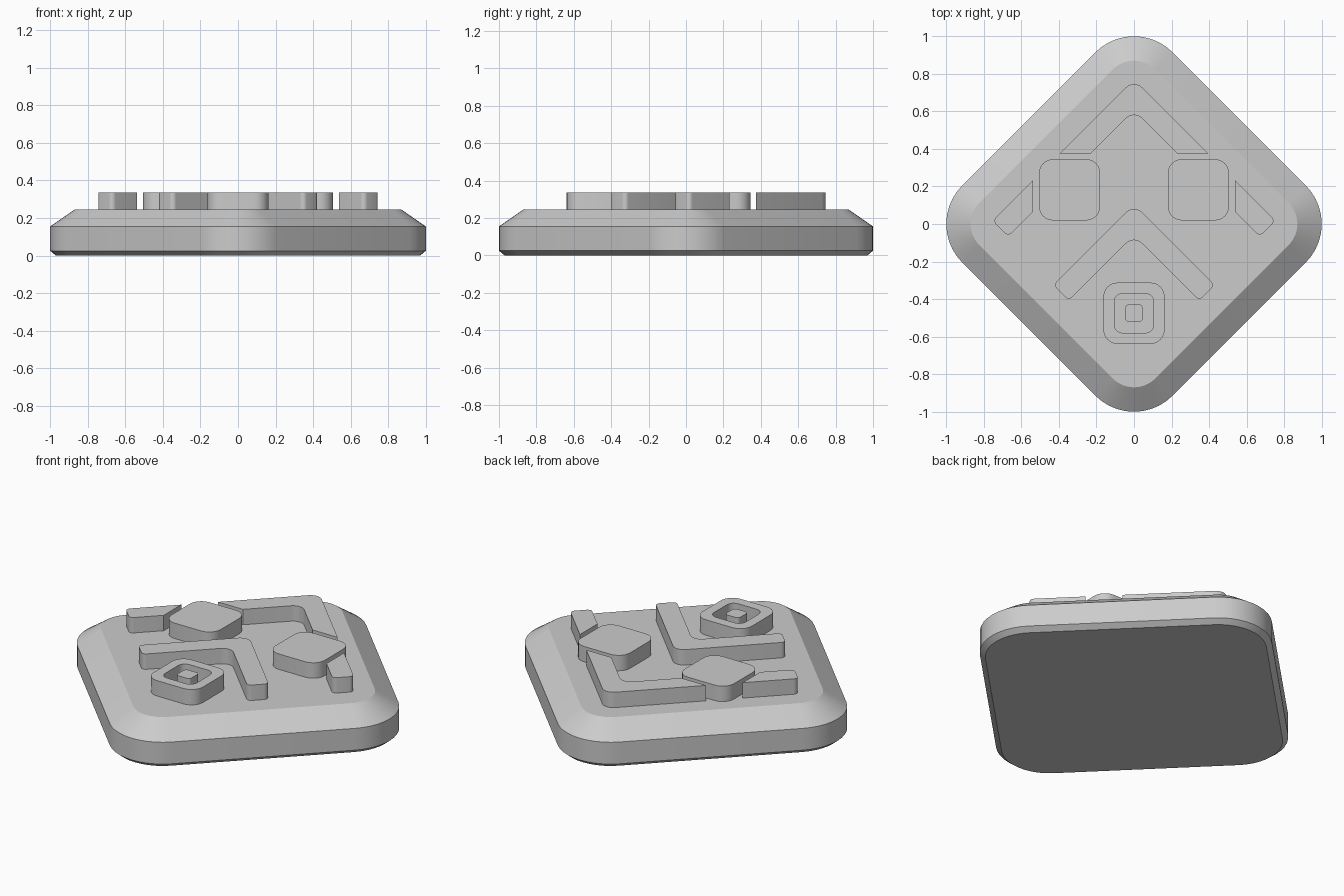
import bpy
import bmesh
import math
from mathutils import Vector

old = bpy.data.objects.get("Cube")
if old:
    bpy.data.objects.remove(old, do_unlink=True)

grey = bpy.data.materials.new("plain_grey")
grey.use_nodes = True
COLOUR = (0.6, 0.6, 0.6, 1)
grey.diffuse_color = COLOUR
grey.node_tree.nodes["Principled BSDF"].inputs["Base Color"].default_value = COLOUR

BASE_TOP, RELIEF_TOP = 0.245, 0.337


def rounded(corners, steps=6):
    """Outline from (x, y, radius) corners, each replaced by a tangent arc."""
    out = []
    for i, (x, y, r) in enumerate(corners):
        p = Vector((x, y))
        if r == 0:
            out.append(p)
            continue
        a = (Vector(corners[i - 1][:2]) - p).normalized()
        b = (Vector(corners[(i + 1) % len(corners)][:2]) - p).normalized()
        half = a.angle(b) / 2
        centre = p + (a + b).normalized() * r / math.sin(half)
        start = p + a * r / math.tan(half) - centre
        end = p + b * r / math.tan(half) - centre
        sweep = math.pi - 2 * half
        for k in range(steps + 1):
            t = k / steps
            out.append(centre + (start * math.sin((1 - t) * sweep)
                                 + end * math.sin(t * sweep)) / math.sin(sweep))
    return out


def loft(name, rings, closed=False):
    """Skin a stack of (outline, z) rings, capped unless closed into a loop."""
    bm = bmesh.new()
    loops = [[bm.verts.new((p.x, p.y, z)) for p in outline] for outline, z in rings]
    pairs = list(zip(loops, loops[1:]))
    if closed:
        pairs.append((loops[-1], loops[0]))
    else:
        bm.faces.new(loops[0])
        bm.faces.new(loops[-1])
    n = len(loops[0])
    for lo, hi in pairs:
        for i in range(n):
            j = (i + 1) % n
            bm.faces.new((lo[i], lo[j], hi[j], hi[i]))
    bmesh.ops.recalc_face_normals(bm, faces=bm.faces)
    mesh = bpy.data.meshes.new(name)
    bm.to_mesh(mesh)
    bm.free()
    mesh.materials.append(grey)
    obj = bpy.data.objects.new(name, mesh)
    bpy.context.collection.objects.link(obj)
    bpy.ops.object.select_all(action="DESELECT")
    obj.select_set(True)
    bpy.context.view_layer.objects.active = obj
    bpy.ops.object.shade_smooth_by_angle(angle=math.radians(30))
    return obj


def relief(name, outline):
    return loft(name, [(outline, BASE_TOP - 0.01), (outline, RELIEF_TOP)])


def square(cx, cy, h, r):
    return rounded([(cx + sx * h, cy + sy * h, r)
                    for sx, sy in ((-1, -1), (1, -1), (1, 1), (-1, 1))])


def diamond(inset):
    tip = 1.12 - inset * math.sqrt(2)
    r = 0.29 - inset
    return rounded([(0, -tip, r), (tip, 0, r), (0, tip, r), (-tip, 0, r)], 10)


# Cushion-like diamond base with chamfered top and small lower bevel
loft("base", [(diamond(0.03), 0), (diamond(0), 0.025),
              (diamond(0), 0.155), (diamond(0.13), BASE_TOP)])

# Upper chevron, cut off level at the bottom
relief("upper_chevron", rounded([
    (0, 0.77, 0.06), (-0.395, 0.375, 0), (-0.23, 0.375, 0),
    (0, 0.605, 0.06), (0.23, 0.375, 0), (0.395, 0.375, 0)]))

# Lower chevron with square ends
relief("lower_chevron", rounded([
    (0, 0.105, 0.06), (-0.43, -0.325, 0.025), (-0.347, -0.408, 0.025),
    (0, -0.061, 0.06), (0.347, -0.408, 0.025), (0.43, -0.325, 0.025)]))

# Paired rounded squares and short outer bars
for side, s in (("left", 1), ("right", -1)):
    relief(side + "_square", square(s * 0.343, 0.182, 0.163, 0.075))
    relief(side + "_bar", rounded([
        (s * 0.537, 0.233, 0), (s * 0.753, 0.017, 0.025),
        (s * 0.67, -0.066, 0.025), (s * 0.537, 0.067, 0)]))

# Square ring with a small block at its centre
outer = square(0, -0.475, 0.163, 0.075)
inner = square(0, -0.475, 0.105, 0.045)
loft("front_ring", [(outer, BASE_TOP - 0.01), (outer, RELIEF_TOP),
                    (inner, RELIEF_TOP), (inner, BASE_TOP - 0.01)], closed=True)
relief("front_ring_centre", square(0, -0.475, 0.046, 0.018))
